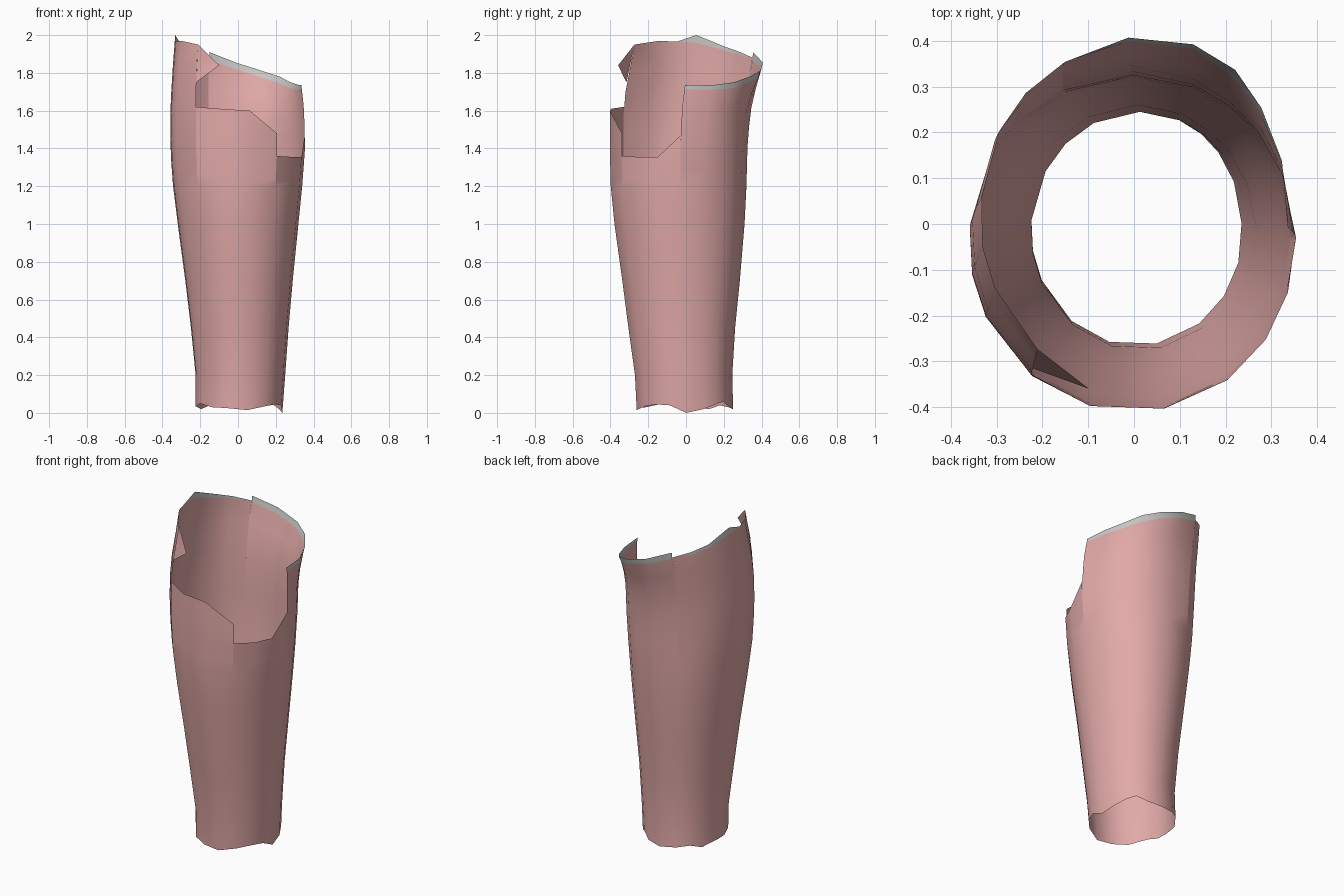
import bpy, bmesh, math

if "Cube" in bpy.data.objects:
    bpy.data.objects.remove(bpy.data.objects["Cube"])

# Materials
def material(name, rgb):
    m = bpy.data.materials.new(name)
    m.diffuse_color = (*rgb, 1)
    m.use_nodes = True
    m.node_tree.nodes["Principled BSDF"].inputs["Base Color"].default_value = m.diffuse_color
    return m

pink = material("dusty pink", (0.75, 0.40, 0.39))
grey = material("light grey", (0.58, 0.59, 0.57))

# Cross-section extents up the tube: z, left x, right x, front y, back y
PROFILE = [(0, -.225, .235, -.265, .25), (.2, -.225, .25, -.275, .245),
           (.45, -.25, .268, -.31, .26), (.7, -.28, .29, -.343, .285),
           (1, -.32, .32, -.385, .31), (1.2, -.345, .34, -.405, .32),
           (1.4, -.36, .355, -.41, .325), (1.6, -.36, .35, -.41, .34),
           (1.75, -.352, .327, -.395, .36), (1.85, -.345, .32, -.37, .385),
           (2.01, -.333, .32, -.34, .39)]

def point(deg, z):
    """Point on the tube wall at an angle and a height."""
    for a, b in zip(PROFILE, PROFILE[1:]):
        if z <= b[0]:
            break
    f = (z - a[0]) / (b[0] - a[0])
    xl, xr, yf, yb = (p + (q - p) * f for p, q in zip(a[1:], b[1:]))
    t = math.radians(deg)
    # lip flaring out at the back right
    ramp = min(1, max(0, (z - 1.5) / .27)) ** 2
    k = 1 + .15 * ramp * max(0, math.cos(t - math.radians(52))) ** 4
    return ((xl + xr) / 2 + k * (xr - xl) / 2 * math.cos(t),
            (yf + yb) / 2 + k * (yb - yf) / 2 * math.sin(t), z)

# Torn edges: angle, bottom z, top of pink, top of grey rim (repeated angle = step)
COLUMNS = [(-185, .035, 1.96, 2.0), (-169, .035, 1.965, 1.965), (-154, .05, 1.97, 1.97),
           (-128, .03, 1.95, 1.95), (-128, .03, 1.62, 1.62), (-105, .025, 1.61, 1.61),
           (-79, .015, 1.60, 1.60), (-54, .035, 1.48, 1.48), (-54, .035, 1.36, 1.36),
           (-35, .045, 1.355, 1.355), (-17, .04, 1.355, 1.355), (2, .0, 1.47, 1.47),
           (2, .0, 1.715, 1.735), (23, .02, 1.71, 1.735), (40, .045, 1.72, 1.75),
           (53, .06, 1.745, 1.78), (68, .03, 1.775, 1.81), (90, .02, 1.82, 1.855),
           (115, .03, 1.87, 1.91), (115, .03, 1.88, 1.88), (133, .04, 1.895, 1.91),
           (150, .02, 1.92, 1.94), (175, .035, 1.96, 2.0)]
LEVELS = [.2, .45, .7, 1.0, 1.2]
UPPER = 6

bm = bmesh.new()

def column(deg, low, top, rim):
    zs = [low] + LEVELS + [1.2 + (top - 1.2) * i / UPPER for i in range(1, UPPER + 1)] + [rim]
    return [bm.verts.new(point(deg, z)) for z in zs]

# Tube wall, with the last strip of each column as the grey rim
cols = [column(*c) for c in COLUMNS]
for i, (a, b) in enumerate(zip(cols, cols[1:])):
    if COLUMNS[i][0] == COLUMNS[i + 1][0]:
        continue
    for k in range(len(a) - 1):
        is_rim = k == len(a) - 2
        if is_rim:
            da = COLUMNS[i][3] - COLUMNS[i][2]
            db = COLUMNS[i + 1][3] - COLUMNS[i + 1][2]
            if da + db == 0:
                continue
        f = bm.faces.new((a[k], b[k], b[k + 1], a[k + 1]))
        f.material_index = int(is_rim)

# Overhanging torn tooth at the front left
bm.faces.new([bm.verts.new(point(*p)) for p in ((-128, 1.75), (-105, 1.84), (-128, 1.95))])

bmesh.ops.remove_doubles(bm, verts=bm.verts[:], dist=.0005)
loose = [v for v in bm.verts if not v.link_faces]
bmesh.ops.delete(bm, geom=loose, context='VERTS')
for f in bm.faces:
    f.smooth = True

mesh = bpy.data.meshes.new("torn_tube")
bm.to_mesh(mesh)
bm.free()
mesh.materials.append(pink)
mesh.materials.append(grey)
tube = bpy.data.objects.new("torn_tube", mesh)
bpy.context.collection.objects.link(tube)
